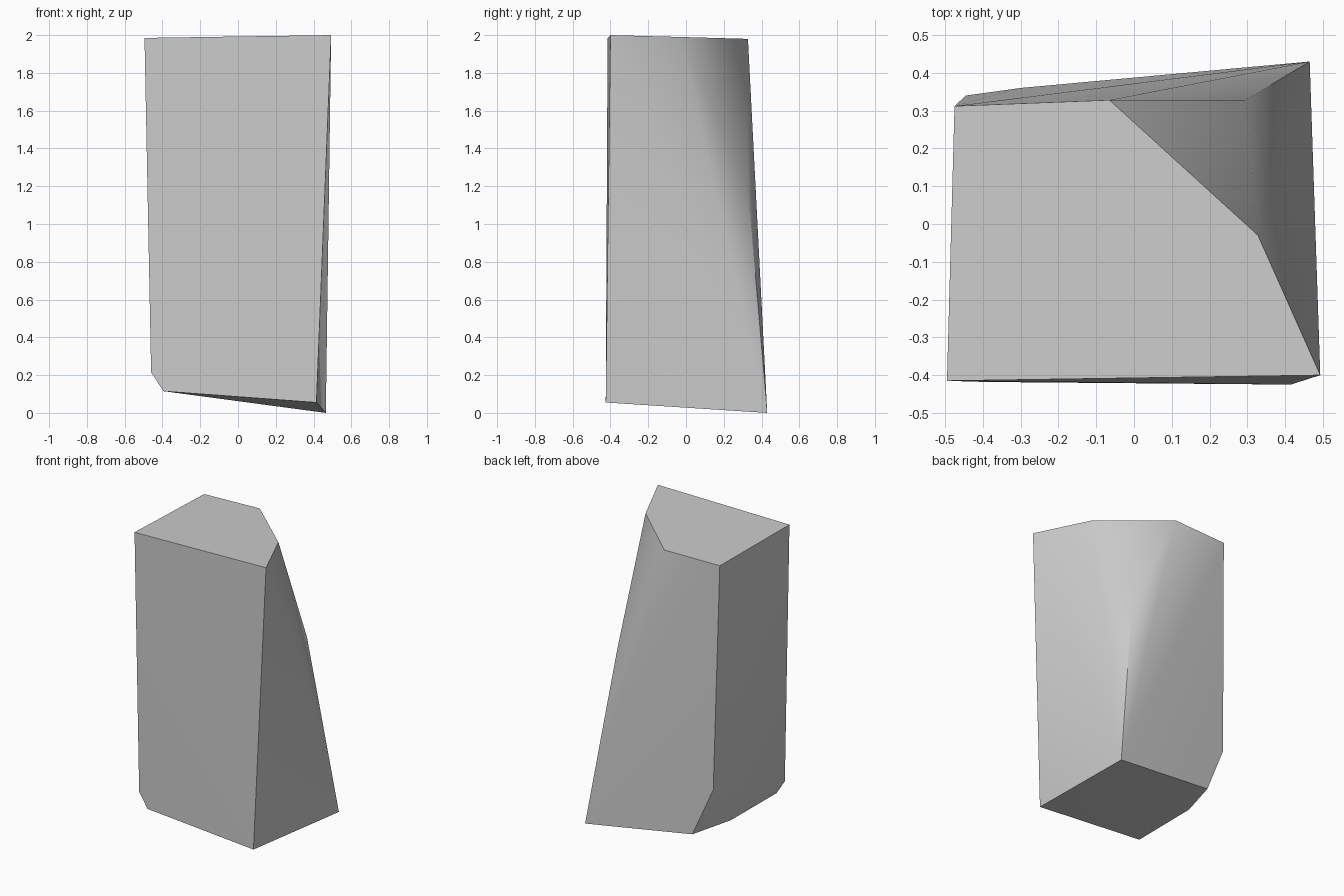
import bpy, bmesh, math

if "Cube" in bpy.data.objects:
    bpy.data.objects.remove(bpy.data.objects["Cube"])

# Stone colour
grey = bpy.data.materials.new("stone grey")
grey.use_nodes = True
colour = (0.6, 0.6, 0.6, 1)
grey.diffuse_color = colour
grey.node_tree.nodes["Principled BSDF"].inputs["Base Color"].default_value = colour

# Corners of the block: top outline, back bevel, left chamfer, slanted base
top = [(-0.495, -0.415, 1.985), (0.493, -0.4, 2), (0.328, -0.03, 1.99),
       (-0.065, 0.328, 1.98), (-0.475, 0.312, 1.975)]
bevel = [(0.295, 0.328, 1.19)]
chamfer = [(-0.46, -0.415, 0.215), (-0.445, 0.34, 0.44)]
base = [(0.415, -0.425, 0.055), (0.465, 0.43, 0), (-0.3, 0.36, 0.104),
        (-0.391, 0.071, 0.115), (-0.395, -0.418, 0.115)]

# Wrap the corners in a closed faceted skin
bm = bmesh.new()
for corner in top + bevel + chamfer + base:
    bm.verts.new(corner)
bmesh.ops.convex_hull(bm, input=bm.verts[:])
bmesh.ops.dissolve_limit(bm, angle_limit=math.radians(1),
                         verts=bm.verts[:], edges=bm.edges[:])
bmesh.ops.recalc_face_normals(bm, faces=bm.faces[:])
mesh = bpy.data.meshes.new("stone_block")
bm.to_mesh(mesh)
bm.free()
mesh.materials.append(grey)

block = bpy.data.objects.new("stone_block", mesh)
bpy.context.collection.objects.link(block)

# Soft shading over the shallow facets, crisp at the block edges
bpy.ops.object.select_all(action="DESELECT")
block.select_set(True)
bpy.context.view_layer.objects.active = block
bpy.ops.object.shade_smooth_by_angle(angle=math.radians(45))
